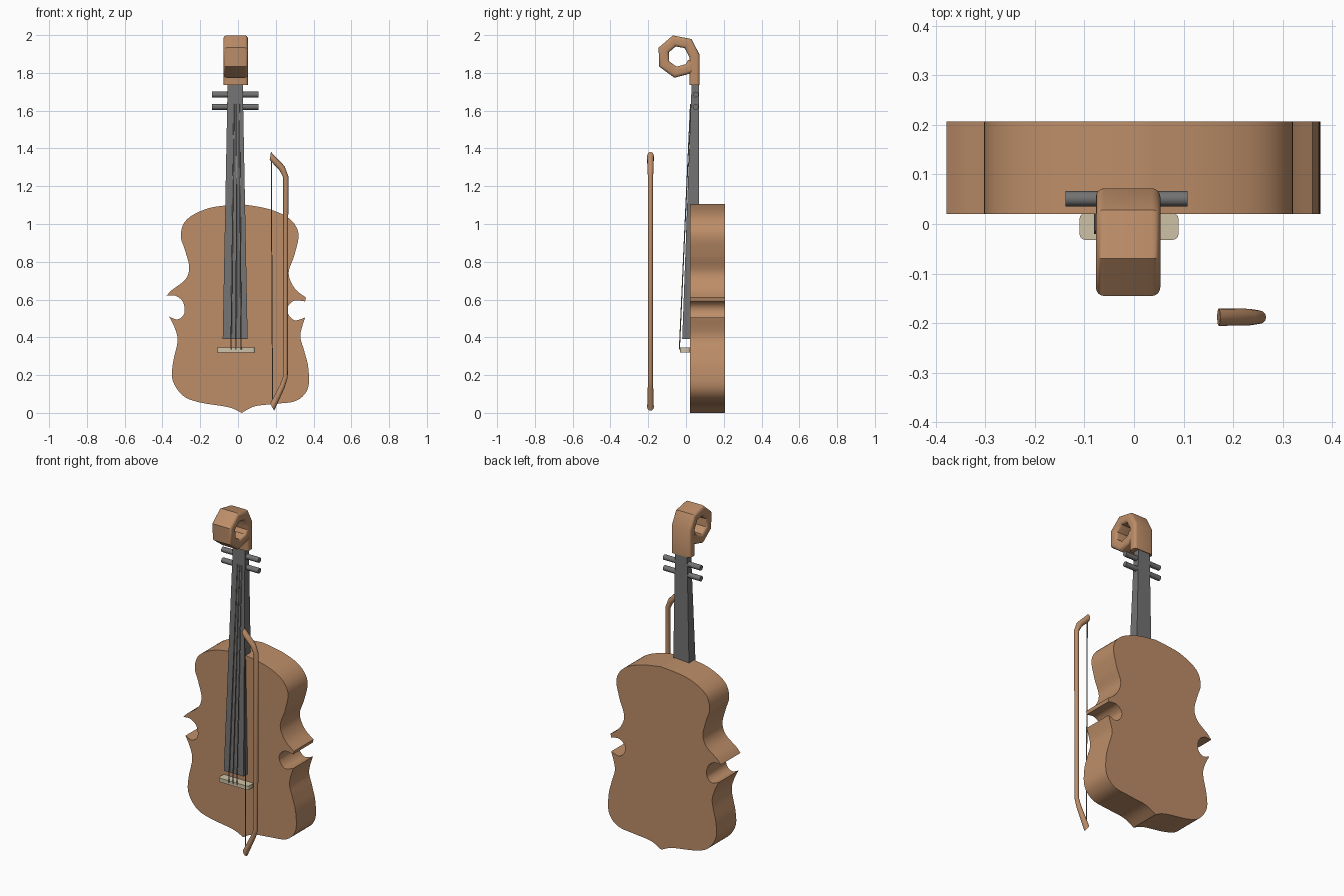
import bpy, bmesh, math
from mathutils import Vector

if "Cube" in bpy.data.objects:
    bpy.data.objects.remove(bpy.data.objects["Cube"], do_unlink=True)


def material(name, rgb):
    mat = bpy.data.materials.new(name)
    mat.use_nodes = True
    mat.diffuse_color = (*rgb, 1)
    mat.node_tree.nodes["Principled BSDF"].inputs["Base Color"].default_value = (*rgb, 1)
    return mat


wood = material("warm wood", (0.51, 0.27, 0.14))
ebony = material("grey fingerboard", (0.17, 0.17, 0.17))
ivory = material("pale bridge", (0.62, 0.54, 0.39))
wire = material("string", (0.26, 0.24, 0.2))


def finish(name, bm, mat, angle=40):
    """Turn a bmesh into a smooth-by-angle object."""
    bmesh.ops.recalc_face_normals(bm, faces=bm.faces)
    mesh = bpy.data.meshes.new(name)
    bm.to_mesh(mesh)
    bm.free()
    mesh.materials.append(mat)
    mesh.shade_smooth()
    mesh.set_sharp_from_angle(angle=math.radians(angle))
    obj = bpy.data.objects.new(name, mesh)
    bpy.context.collection.objects.link(obj)
    return obj


def skin(bm, rings):
    """Join consecutive rings of points and cap both ends."""
    loops = [[bm.verts.new(p) for p in ring] for ring in rings]
    count = len(loops[0])
    for a, b in zip(loops, loops[1:]):
        for i in range(count):
            j = (i + 1) % count
            bm.faces.new((a[i], a[j], b[j], b[i]))
    bm.faces.new(loops[0])
    bm.faces.new(loops[-1])


def spline(points, steps=5):
    """Smooth open curve through the points, ends included."""
    pts = [Vector(p) for p in points]
    pts = [pts[0]] + pts + [pts[-1]]
    out = []
    for a, b, c, d in zip(pts, pts[1:], pts[2:], pts[3:]):
        for s in range(steps):
            t = s / steps
            out.append(b + (c - a) * (t / 2) + (a * 2 - b * 5 + c * 4 - d) * (t * t / 2)
                       + (b * 3 - a - c * 3 + d) * (t ** 3 / 2))
    return out


def sweep(name, path, section, place, mat, scales=None, ends=(None, None)):
    """Sweep a section along a flat path with mitred corners."""
    path = [Vector(p) for p in path]
    scales = scales or [1] * len(path)
    rings = []
    for i, p in enumerate(path):
        before = (p - path[max(i - 1, 0)]).normalized()
        after = (path[min(i + 1, len(path) - 1)] - p).normalized()
        tangent = (before + after).normalized()
        if i == 0 and ends[0]:
            tangent = Vector(ends[0]).normalized()
        if i == len(path) - 1 and ends[1]:
            tangent = Vector(ends[1]).normalized()
        direction = after if after.length else before
        normal = Vector((-tangent.y, tangent.x)) / tangent.dot(direction)
        rings.append([place(p + normal * u * scales[i], v * scales[i]) for u, v in section])
    bm = bmesh.new()
    skin(bm, rings)
    return finish(name, bm, mat)


def circle(radius, sides):
    return [(radius * math.cos(math.tau * k / sides), radius * math.sin(math.tau * k / sides))
            for k in range(sides)]


def rod(name, start, end, radius, mat, sides=8):
    start, end = Vector(start), Vector(end)
    turn = (end - start).to_track_quat("Z", "Y")
    ring = [turn @ Vector((u, v, 0)) for u, v in circle(radius, sides)]
    bm = bmesh.new()
    skin(bm, [[p + q for q in ring] for p in (start, end)])
    return finish(name, bm, mat, 50)


# Body: smooth outline pieces that meet at sharp corners
outline = [
    [(.02, 1.105), (.16, 1.08), (.27, 1.03), (.32, .95), (.3, .84), (.268, .74), (.3, .66), (.36, .61)],
    [(.36, .61), (.355, .59)],
    [(.355, .59), (.3, .595), (.265, .565), (.265, .525), (.3, .49), (.355, .505)],
    [(.355, .505), (.33, .41), (.35, .33), (.372, .24), (.37, .13), (.31, .065), (.2, .048),
     (.09, .035), (.02, 0)],
    [(.02, 0), (-.05, .03), (-.2, .055), (-.29, .09), (-.345, .17), (-.345, .26), (-.32, .38),
     (-.335, .45), (-.365, .51)],
    [(-.365, .51), (-.32, .495), (-.285, .525), (-.29, .585), (-.33, .62), (-.378, .62)],
    [(-.378, .62), (-.35, .65), (-.28, .705), (-.258, .77), (-.28, .86), (-.303, .94), (-.27, 1.025),
     (-.15, 1.085), (.02, 1.105)],
]
rim = [p for piece in outline for p in spline(piece, 1 if len(piece) == 2 else 5)]
bm = bmesh.new()
skin(bm, [[(p.x, y, p.y) for p in rim] for y in (.02, .207)])
finish("body", bm, wood, 35)

# Neck: one long tapered block
def neck_ring(z, half, front):
    mid, back = -.015, .068
    return [(mid - half, front, z), (mid + half, front, z), (mid + half, back, z), (mid - half, back, z)]

bm = bmesh.new()
skin(bm, [neck_ring(.39, .066, -.02), neck_ring(1.745, .04, .03)])
finish("neck", bm, ebony)

# Tuning pegs
for name, z in (("upper_peg", 1.685), ("lower_peg", 1.62)):
    rod(name, (-.138, .051, z), (.108, .051, z), .0155, ebony, 12)

# Scroll: a rounded bar rising from the neck and curling into a seven-sided ring
bar = []
for k in range(4):
    sx, sy = ((1, 1), (-1, 1), (-1, -1), (1, -1))[k]
    for s in range(5):
        a = math.pi / 2 * (k + s / 4)
        bar.append((sx * .01 + .017 * math.cos(a), sy * .048 + .017 * math.sin(a)))
curl = [(.045, 1.735)]
for k in range(7):
    a = math.radians(2) + math.tau * k / 7
    curl.append((-.04 + .085 * math.cos(a), 1.887 + .085 * math.sin(a)))
curl.append((.035, 1.855))
sweep("scroll", curl, bar, lambda p, v: (-.012 + v, p.x, p.y), wood)

# Bridge
bm = bmesh.new()
bmesh.ops.create_cube(bm, size=1)
for v in bm.verts:
    v.co = Vector((v.co.x * .2 - .01, v.co.y * .054 - .005, v.co.z * .024 + .333))
upright = [e for e in bm.edges if abs(e.verts[0].co.z - e.verts[1].co.z) > .01]
bmesh.ops.bevel(bm, geom=upright, offset=.012, segments=3, profile=.5, affect="EDGES")
finish("bridge", bm, ivory)

# Strings
for i in range(3):
    side = i - 1
    rod(f"string_{i + 1}", (-.01 + side * .027, -.035, .335), (-.007 + side * .014, .024, 1.635),
        .003, wire, 6)

# Bow: stick with thicker bent ends, and its hair
stick = [(.171, 1.36), (.232, 1.297), (.253, 1.25), (.251, .19), (.234, .14), (.181, .03)]
sweep("bow_stick", stick, circle(.013, 12), lambda p, v: (p.x, -.188 + v, p.y), wood,
      scales=[1.35, 1.3, 1.05, .95, 1.1, 1.35], ends=((1, -.15), (-.9, -.5)))
rod("bow_hair", (.176, -.188, 1.345), (.183, -.188, .04), .003, wire, 6)
